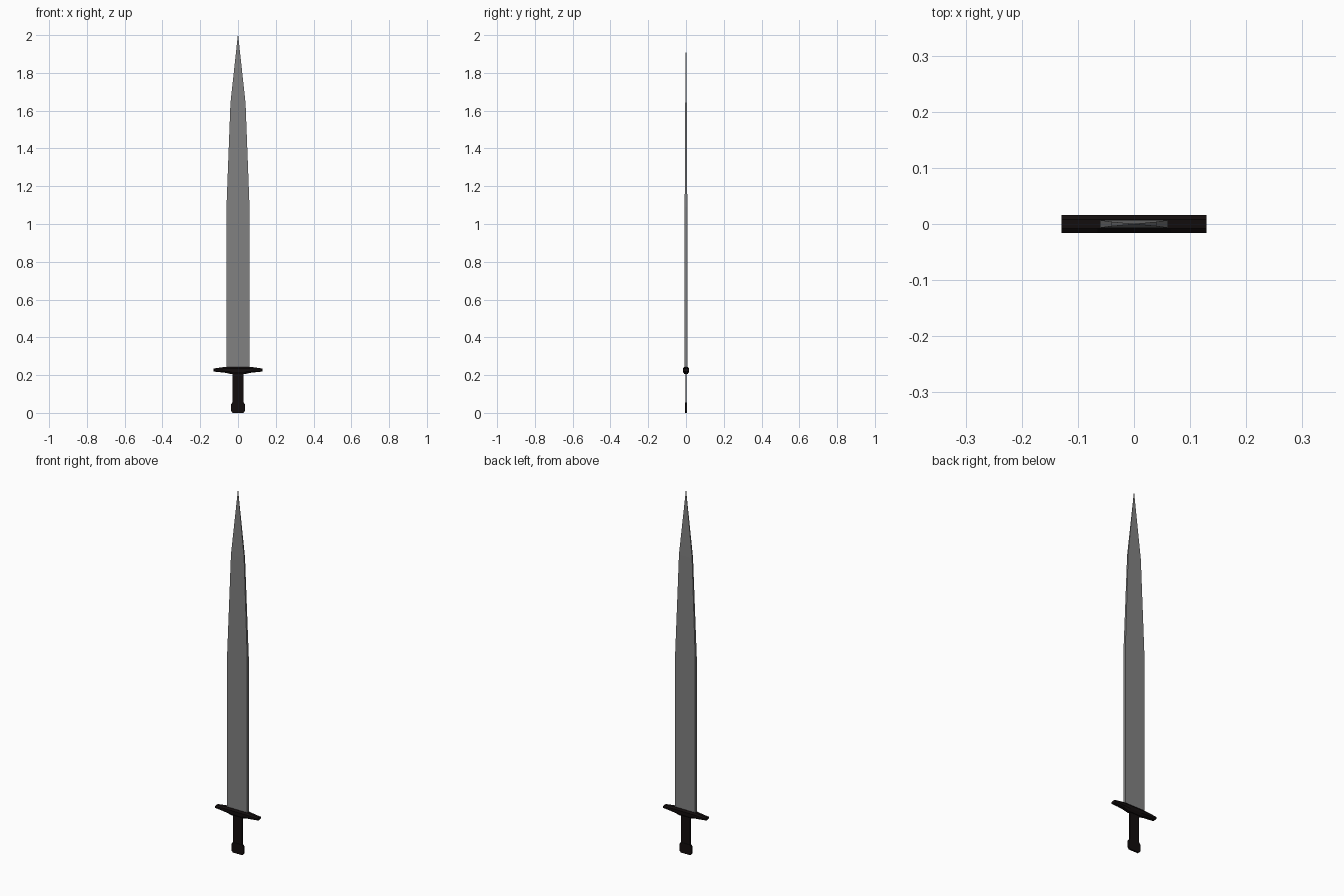
import bpy, bmesh

if "Cube" in bpy.data.objects:
    bpy.data.objects.remove(bpy.data.objects["Cube"])


def material(name, rgb):
    m = bpy.data.materials.new(name)
    m.diffuse_color = (*rgb, 1)
    m.use_nodes = True
    m.node_tree.nodes["Principled BSDF"].inputs["Base Color"].default_value = m.diffuse_color
    return m


def loft(name, rings, mat):
    """Skin rings with equal point counts and cap both ends."""
    bm = bmesh.new()
    loops = [[bm.verts.new(p) for p in ring] for ring in rings]
    for a, b in zip(loops, loops[1:]):
        n = len(a)
        for i in range(n):
            j = (i + 1) % n
            bm.faces.new((a[i], a[j], b[j], b[i]))
    bm.faces.new(loops[0])
    bm.faces.new(loops[-1])
    bmesh.ops.recalc_face_normals(bm, faces=bm.faces)
    mesh = bpy.data.meshes.new(name)
    bm.to_mesh(mesh)
    bm.free()
    mesh.materials.append(mat)
    obj = bpy.data.objects.new(name, mesh)
    bpy.context.collection.objects.link(obj)
    return obj


def rect(x, y, z):
    return [(-x, -y, z), (x, -y, z), (x, y, z), (-x, y, z)]


steel = material("steel", (0.22, 0.22, 0.22))
black = material("black", (0.006, 0.004, 0.004))

# Blade: flat bar narrowing in two steps to the tip
loft("blade", [rect(x, y, z) for x, y, z in (
    (0.061, 0.007, 0.23), (0.061, 0.007, 1.09),
    (0.040, 0.004, 1.64), (0.0008, 0.0004, 2.0))], steel)


# Crossguard: eight-sided section, thick in the middle and slim at the ends
def guard_ring(x, top, bottom):
    mid, y = 0.227, 0.016
    return [(x, sy * y * f, mid + h) for sy, f, h in (
        (-1, 1, -bottom * 0.45), (-1, 0.5, -bottom), (1, 0.5, -bottom),
        (1, 1, -bottom * 0.45), (1, 1, top * 0.45), (1, 0.5, top),
        (-1, 0.5, top), (-1, 1, top * 0.45))]


loft("crossguard", [guard_ring(*s) for s in (
    (-0.129, 0.008, 0.008), (-0.065, 0.017, 0.015), (-0.035, 0.017, 0.022),
    (0.035, 0.017, 0.022), (0.065, 0.017, 0.015), (0.129, 0.008, 0.008))], black)

# Grip: thin flat bar
loft("grip", [rect(0.028, 0.003, 0.04), rect(0.028, 0.003, 0.215)], black)

# Pommel: thin plate with clipped corners
outline = [(-0.028, 0.0), (0.028, 0.0), (0.036, 0.009), (0.036, 0.047),
           (0.029, 0.056), (-0.029, 0.056), (-0.036, 0.047), (-0.036, 0.009)]
loft("pommel", [[(x, y, z) for x, z in outline] for y in (-0.005, 0.005)], black)
